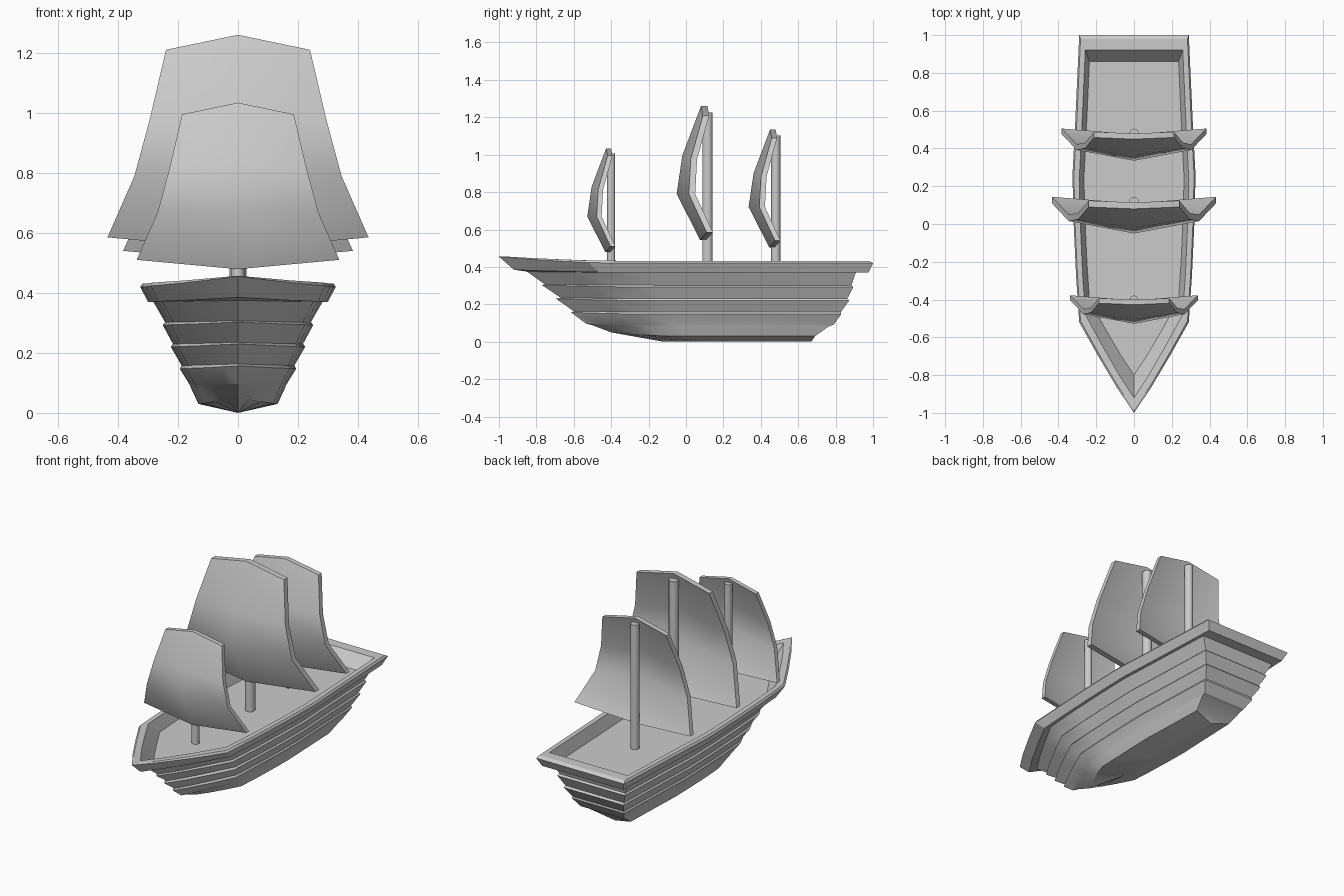
import bpy, bmesh, math

if "Cube" in bpy.data.objects:
    bpy.data.objects.remove(bpy.data.objects["Cube"])


def finish(name, bm, angle):
    bmesh.ops.remove_doubles(bm, verts=bm.verts, dist=0.0005)
    bmesh.ops.recalc_face_normals(bm, faces=bm.faces)
    me = bpy.data.meshes.new(name)
    bm.to_mesh(me)
    bm.free()
    ob = bpy.data.objects.new(name, me)
    bpy.context.collection.objects.link(ob)
    bpy.ops.object.select_all(action='DESELECT')
    ob.select_set(True)
    bpy.context.view_layer.objects.active = ob
    bpy.ops.object.shade_smooth_by_angle(angle=math.radians(angle))
    return ob


# Plan outline of the hull: (fraction of length from bow, fraction of half width)
PLAN = [(0, 0), (0.065, 0.27), (0.15, 0.58), (0.24, 0.89), (0.36, 0.94),
        (0.5, 0.98), (0.63, 1.0), (0.75, 0.96), (1, 0.89)]


def ring(bm, half, bow, stern, z, lift):
    right = [(half * s, bow + t * (stern - bow), z + lift * max(0, 1 - t / 0.3) ** 1.5)
             for t, s in PLAN]
    left = [(-x, y, h) for x, y, h in right[:0:-1]]
    return [bm.verts.new(p) for p in right + left]


# Hull: rings from the deck, over the rail, down the lapped planks to the keel
RINGS = [  # half width, bow y, stern y, z, rise at bow
    (0.265, -0.80, 0.86, 0.36, 0.0),
    (0.29, -0.92, 0.92, 0.432, 0.02),
    (0.318, -0.985, 0.98, 0.432, 0.025),
    (0.326, -1.0, 1.0, 0.42, 0.035),
    (0.30, -0.92, 0.975, 0.37, 0.015),
    (0.282, -0.85, 0.908, 0.37, 0.005),
    (0.243, -0.755, 0.885, 0.302, 0.005),
    (0.251, -0.77, 0.895, 0.293, 0.01),
    (0.217, -0.67, 0.862, 0.23, 0.005),
    (0.224, -0.695, 0.872, 0.22, 0.01),
    (0.188, -0.60, 0.828, 0.158, 0.005),
    (0.194, -0.615, 0.83, 0.147, 0.01),
    (0.16, -0.535, 0.79, 0.092, 0.005),
    (0.157, -0.50, 0.765, 0.083, 0.005),
    (0.132, -0.40, 0.69, 0.03, 0.02),
    (0.0, -0.12, 0.67, 0.0, 0.0),
]
bm = bmesh.new()
loops = [ring(bm, *r) for r in RINGS]
bm.faces.new(loops[0])
for a, b in zip(loops, loops[1:]):
    n = len(a)
    for i in range(n):
        j = (i + 1) % n
        bm.faces.new((a[i], a[j], b[j], b[i]))
finish("hull", bm, 25)

# Sail rows relative to mast foot of the sail:
# height, half width, centre rise, centre y, edge y
SAIL = [(0.625, 0.24, 0.05, -0.035, -0.025),
        (0.39, 0.295, 0.02, -0.135, -0.09),
        (0.205, 0.345, 0.0, -0.165, -0.10),
        (0.0, 0.435, -0.04, -0.04, -0.005)]


def sail(name, y, z, s):
    bm = bmesh.new()
    layers = []
    for back in (0, 0.034):
        layers.append([[bm.verts.new((k * w * s, y + s * ((ye if k else yc) + back),
                                      z + s * (h + (0 if k else rise))))
                        for k in (-1, 0, 1)] for h, w, rise, yc, ye in SAIL])
    for g in layers:
        for r in range(3):
            for c in range(2):
                bm.faces.new((g[r][c], g[r][c + 1], g[r + 1][c + 1], g[r + 1][c]))
    # rim joining the front and back sheets
    rims = [g[0] + [row[2] for row in g[1:]] + g[3][1::-1] + [g[2][0], g[1][0]]
            for g in layers]
    f, b = rims
    for i in range(len(f)):
        j = (i + 1) % len(f)
        bm.faces.new((f[i], f[j], b[j], b[i]))
    finish(name, bm, 45)


def mast(name, y, top, radius):
    bottom = 0.345
    bpy.ops.mesh.primitive_cylinder_add(vertices=12, radius=radius, depth=top - bottom,
                                        location=(0, y, (top + bottom) / 2))
    bpy.context.object.name = name
    bpy.ops.object.shade_smooth_by_angle(angle=math.radians(35))


# Three masts, each with a billowing sail: mast y, sail corner z, scale
for part, y, z, s in (("fore", -0.40, 0.51, 0.776),
                      ("main", 0.115, 0.585, 1.0),
                      ("aft", 0.48, 0.54, 0.88)):
    sail(part + "_sail", y, z, s)
    mast(part + "_mast", y, z + 0.64 * s, 0.028 * s)
